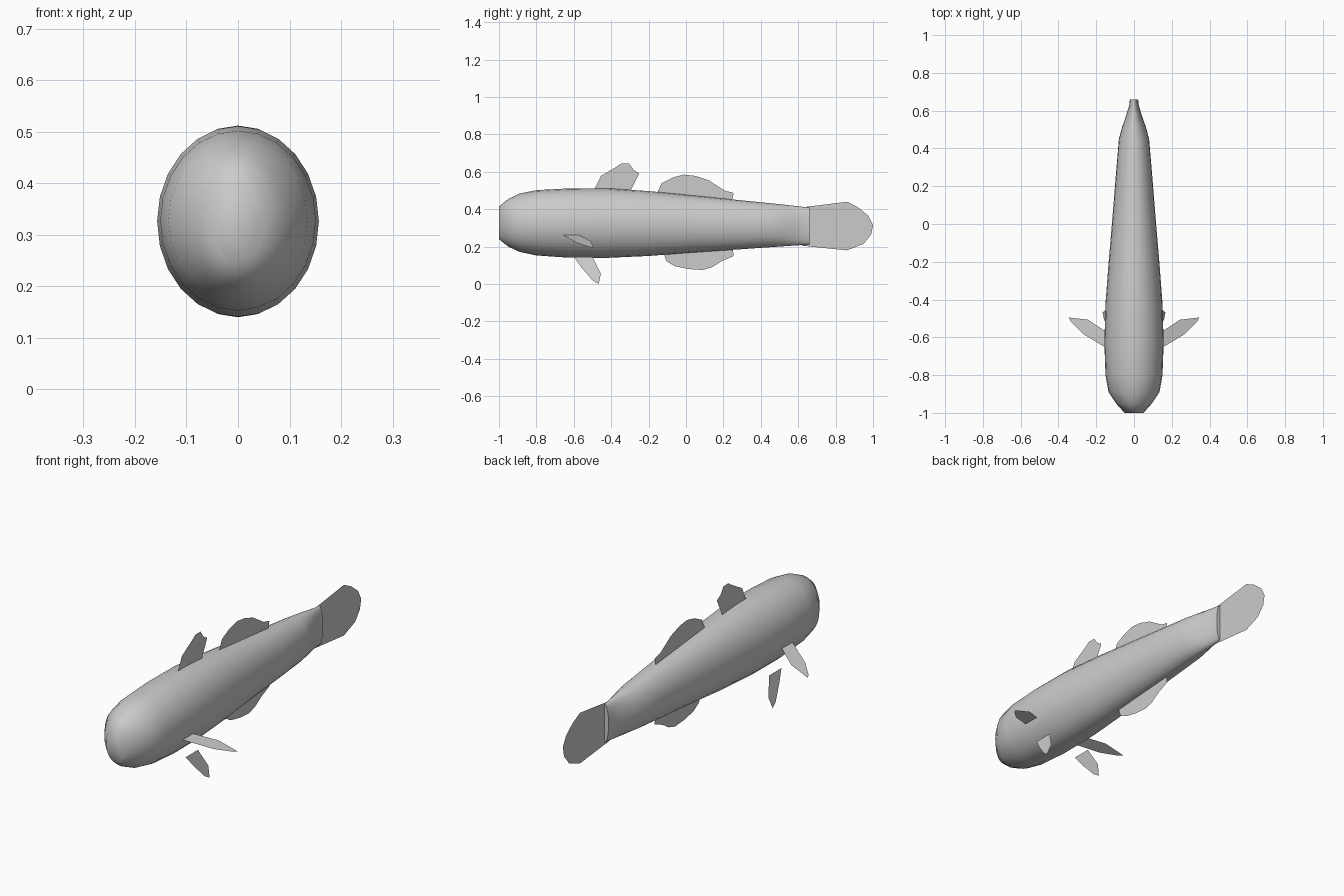
import bpy, bmesh, math

cube = bpy.data.objects.get("Cube")
if cube:
    bpy.data.objects.remove(cube)

grey = bpy.data.materials.new("grey")
grey.use_nodes = True
grey.diffuse_color = (0.6, 0.6, 0.6, 1)
grey.node_tree.nodes["Principled BSDF"].inputs["Base Color"].default_value = (0.6, 0.6, 0.6, 1)


def add_object(name, bm):
    mesh = bpy.data.meshes.new(name)
    bm.to_mesh(mesh)
    bm.free()
    mesh.materials.append(grey)
    obj = bpy.data.objects.new(name, mesh)
    bpy.context.collection.objects.link(obj)
    return obj


def add_fin(name, points):
    bm = bmesh.new()
    bm.faces.new([bm.verts.new(p) for p in points])
    bmesh.ops.triangulate(bm, faces=bm.faces[:])
    return add_object(name, bm)


# Body: elliptical rings along y, as (y, half width, bottom, top)
STATIONS = [
    (-1, .05, .24, .415), (-.95, .095, .2, .455), (-.89, .135, .172, .484),
    (-.8, .151, .153, .502), (-.63, .157, .141, .511), (-.42, .151, .14, .512),
    (-.2, .134, .15, .497), (0, .117, .166, .477), (.25, .097, .183, .452),
    (.45, .08, .197, .432), (.51, .064, .201, .426), (.58, .04, .206, .418),
    (.63, .025, .209, .412), (.66, .022, .211, .41),
]
SIDES = 24
bm = bmesh.new()
rings = []
for y, w, low, high in STATIONS:
    mid, h = (low + high) / 2, (high - low) / 2
    angles = [math.tau * i / SIDES for i in range(SIDES)]
    rings.append([bm.verts.new((w * math.sin(a), y, mid + h * math.cos(a))) for a in angles])
for r, s in zip(rings, rings[1:]):
    for i in range(SIDES):
        j = (i + 1) % SIDES
        bm.faces.new((r[i], r[j], s[j], s[i]))
bm.faces.new(rings[0])
bm.faces.new(rings[-1])
bmesh.ops.recalc_face_normals(bm, faces=bm.faces[:])
body = add_object("body", bm)
bpy.ops.object.select_all(action='DESELECT')
body.select_set(True)
bpy.context.view_layer.objects.active = body
bpy.ops.object.shade_smooth_by_angle(angle=math.radians(60))

# Fins on the centre plane, as (y, z) outlines
CENTRE_FINS = {
    "front_dorsal_fin": [(-.49, .505), (-.455, .578), (-.375, .625), (-.345, .645),
                         (-.305, .645), (-.28, .61), (-.25, .592), (-.295, .5)],
    "rear_dorsal_fin": [(-.155, .485), (-.13, .54), (-.07, .57), (-.01, .585), (.05, .578),
                        (.12, .555), (.17, .518), (.21, .498), (.255, .487), (.245, .445)],
    "anal_fin": [(-.12, .165), (-.105, .122), (-.06, .096), (.015, .08), (.09, .075),
                 (.14, .09), (.19, .122), (.255, .15), (.25, .19)],
    "tail_fin": [(.62, .41), (.86, .44), (.92, .41), (.975, .365), (1, .315),
                 (.99, .265), (.95, .215), (.86, .18), (.62, .205)],
}
for name, outline in CENTRE_FINS.items():
    add_fin(name, [(0, y, z) for y, z in outline])

# Paired fins on sloping planes
PECTORAL = [(.14, -.66), (.14, -.575), (.243, -.507), (.345, -.495), (.335, -.517), (.27, -.582)]
PELVIC = [(-.6, .145), (-.5, .145), (-.455, .055), (-.467, 0), (-.5, .02), (-.56, .09)]
for side, sign in (("left", 1), ("right", -1)):
    add_fin(side + "_pectoral_fin",
            [(sign * x, y, .26 - .335 * (x - .15)) for x, y in PECTORAL])
    add_fin(side + "_pelvic_fin",
            [(sign * (.166 - .3 * z), y, z) for y, z in PELVIC])
